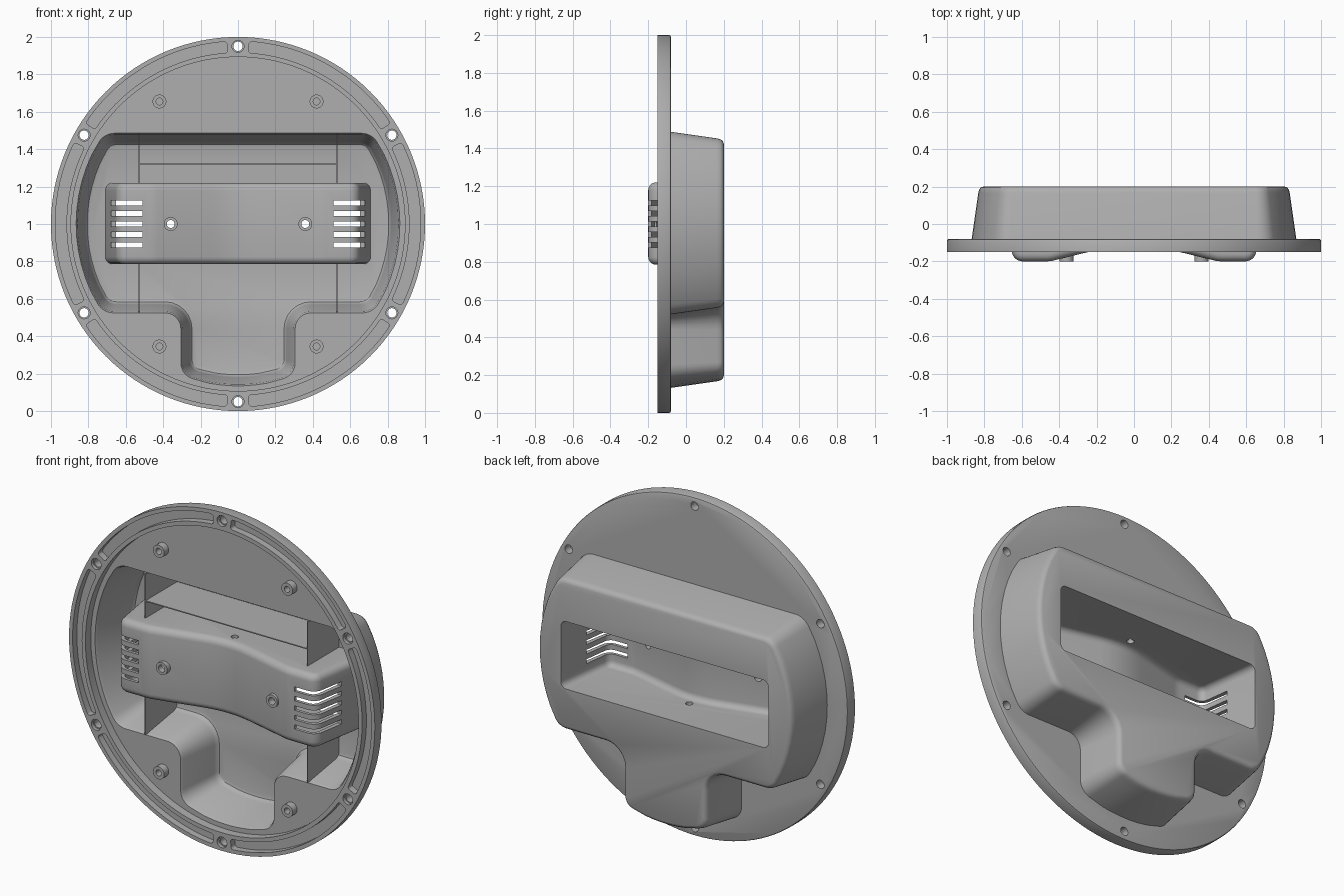
import bpy, bmesh, math
from mathutils import Vector

if "Cube" in bpy.data.objects:
    bpy.data.objects.remove(bpy.data.objects["Cube"])

grey = bpy.data.materials.new("matte_grey")
grey.use_nodes = True
grey.diffuse_color = (0.43, 0.43, 0.43, 1)
grey.node_tree.nodes["Principled BSDF"].inputs["Base Color"].default_value = grey.diffuse_color

# Local (u, v) outline plus height h along an axis; centre of the disc is z = 1
PLACE = {
    "y": lambda u, v, h: (u, h, v + 1),
    "z": lambda u, v, h: (u, v, h + 1),
    "x": lambda u, v, h: (h, u, v + 1),
}


def loft(name, rings, axis="y", bevel=0):
    """Closed solid through rings of (outline, height); bevel rounds the end rims."""
    bm = bmesh.new()
    loops = [[bm.verts.new(PLACE[axis](u, v, h)) for u, v in pts] for pts, h in rings]
    n = len(loops[0])
    for a, b in zip(loops, loops[1:]):
        for i in range(n):
            j = (i + 1) % n
            bm.faces.new((a[i], a[j], b[j], b[i]))
    caps = [bm.faces.new(loops[0]), bm.faces.new(loops[-1])]
    bmesh.ops.recalc_face_normals(bm, faces=bm.faces)
    if bevel:
        rim = [e for c in caps for e in c.edges if min(v.co.y for v in e.verts) < 0.15]
        bmesh.ops.bevel(bm, geom=rim, offset=bevel, segments=5, profile=0.5,
                        affect="EDGES", clamp_overlap=False)
        bmesh.ops.recalc_face_normals(bm, faces=bm.faces)
    mesh = bpy.data.meshes.new(name)
    bm.to_mesh(mesh)
    bm.free()
    obj = bpy.data.objects.new(name, mesh)
    bpy.context.scene.collection.objects.link(obj)
    return obj


def rounded(points, seg=6):
    """Polygon of (u, v, radius) with each corner turned into an arc."""
    out = []
    for i, (u, v, r) in enumerate(points):
        p = Vector((u, v))
        if r <= 0:
            out.append(p)
            continue
        a = (Vector(points[i - 1][:2]) - p).normalized()
        b = (Vector(points[(i + 1) % len(points)][:2]) - p).normalized()
        half = a.angle(b) / 2
        centre = p + (a + b).normalized() * r / math.sin(half)
        start = p + a * r / math.tan(half) - centre
        turn = start.angle_signed(p + b * r / math.tan(half) - centre)
        for k in range(seg + 1):
            t = -turn * k / seg
            c, s = math.cos(t), math.sin(t)
            out.append(centre + Vector((start.x * c - start.y * s, start.x * s + start.y * c)))
    return out


def circle(r, n=24, u=0, v=0):
    return [(u + r * math.cos(math.tau * k / n), v + r * math.sin(math.tau * k / n))
            for k in range(n)]


def cylinder(name, r, u, v, h0, h1, axis="y", n=24):
    ring = circle(r, n, u, v)
    return loft(name, [(ring, h0), (ring, h1)], axis)


def block(name, x, y, z):
    ring = [(x[0], z[0]), (x[1], z[0]), (x[1], z[1]), (x[0], z[1])]
    return loft(name, [(ring, y[0]), (ring, y[1])])


def combine(body, parts, operation):
    for part in parts:
        mod = body.modifiers.new("join", "BOOLEAN")
        mod.operation, mod.solver, mod.object = operation, "MANIFOLD", part
        bpy.context.view_layer.objects.active = body
        bpy.ops.object.modifier_apply(modifier=mod.name)
        bpy.data.objects.remove(part)


def housing_outline(d):
    """T-shaped outline with arc sides, shrunk inward by d."""
    R, top, waist, stem = 0.87 - d, 0.49 - d, -0.48 + d, 0.31 - d
    xt, xw = math.sqrt(R * R - top * top), math.sqrt(R * R - waist * waist)
    a0, a1 = math.atan2(top, xt), math.atan2(waist, xw)
    half = [(xt, top, 0.1 - d / 2)]
    for k in range(11):
        a = a0 + (a1 - a0) * (0.13 + 0.074 * k)
        half.append((R * math.cos(a), R * math.sin(a), 0))
    half += [(xw, waist, 0.1 - d / 2), (stem, waist, 0.08 + d),
             (stem, -math.sqrt(R * R - stem * stem), 0.09 - d / 2)]
    for f in (0.5, 0.3, 0.1):
        half.append((stem * f, -math.sqrt(R * R - (stem * f) ** 2), 0))
    return rounded(half + [(-x, z, r) for x, z, r in reversed(half)])


def tray_profile(t, back):
    """Plan of the central tray with a shallow valley across its front."""
    half = [(0.71 - t, back, 0), (0.645 - t, -0.2 + t, 0.06 - t), (0.45, -0.2 + t, 0.2)]
    return rounded(half + [(0, -0.09 + t, 0.6)] + [(-x, y, r) for x, y, r in reversed(half)])


# Round flange with a recessed front
body = loft("recessed_light_housing", [(circle(1, 128), -0.15), (circle(1, 128), -0.09),
                                       (circle(0.997, 128), -0.083), (circle(0.99, 128), -0.08)])
combine(body, [cylinder("recess", 0.893, 0, 0, -0.3, -0.1, n=128)], "DIFFERENCE")

# Hollow T-shaped housing behind the flange
combine(body, [loft("housing", [(housing_outline(d), y) for d, y in
        ((0, -0.095), (0.002, -0.08), (0.037, 0.165), (0.042, 0.183), (0.05, 0.194), (0.064, 0.2))])],
        "UNION")
combine(body, [loft("housing_cavity", [(housing_outline(d), y) for d, y in
        ((0.004, -0.3), (0.004, -0.101), (0.013, -0.085), (0.05, 0.15), (0.056, 0.168), (0.064, 0.178),
         (0.08, 0.183))])], "DIFFERENCE")

# Central tray, thin ribs and screw bosses
outer = tray_profile(0, 0.19)
parts = [loft("tray", [(outer, -0.215), (outer, 0.22)], "z", 0.04)]
for s in (-1, 1):
    rib = [(-0.11, -0.472), (-0.11, 0.482), (0.19, 0.435), (0.19, -0.425)]
    parts.append(loft("side_rib", [(rib, s * 0.53 - 0.003), (rib, s * 0.53 + 0.003)], "x"))
    parts.append(cylinder("tray_boss", 0.037, s * 0.36, 0, -0.2, -0.11))
    for t in (-1, 1):
        parts.append(cylinder("plate_boss", 0.037, s * 0.42, t * 0.655, -0.142, -0.09))
parts.append(block("cross_rib", (-0.53, 0.53), (-0.11, 0.19), (0.317, 0.323)))
combine(body, parts, "UNION")

# Tray pocket open to the back, with vent slots round its ends
inner = tray_profile(0.018, 0.3)
cuts = [loft("pocket", [(inner, -0.197), (inner, 0.202)], "z", 0.035)]
for s in (-1, 1):
    ends = sorted((s * 0.51, s * 0.74))
    for k in range(-2, 3):
        z = k * 0.056
        cuts.append(block("vent_slot", ends, (-0.3, 0), (z - 0.013, z + 0.013)))

# Screw holes in the bosses and tray walls
    cuts.append(cylinder("tray_hole", 0.021, s * 0.36, 0, -0.3, 0))
    for t in (-1, 1):
        cuts.append(cylinder("plate_hole", 0.018, s * 0.42, t * 0.655, -0.3, -0.1))
cuts.append(cylinder("centre_hole", 0.02, 0, -0.03, -0.25, 0.25, "z"))

# Rim holes and the curved grooves between them
gap, steps = math.radians(3.5), 20
for k in range(6):
    a = math.radians(90 + 60 * k)
    cuts.append(cylinder("rim_hole", 0.025, 0.95 * math.cos(a), 0.95 * math.sin(a), -0.3, 0))
    cuts.append(cylinder("rim_counterbore", 0.032, 0.95 * math.cos(a), 0.95 * math.sin(a), -0.3, -0.13))
    groove = []
    for r, order in ((0.917, range(steps + 1)), (0.977, range(steps, -1, -1))):
        for i in order:
            b = a + gap + (math.pi / 3 - 2 * gap) * i / steps
            groove.append((r * math.cos(b), r * math.sin(b), 0.015 if i in (0, steps) else 0))
    groove = rounded(groove, 4)
    cuts.append(loft("rim_groove", [(groove, -0.3), (groove, -0.11)]))
combine(body, cuts, "DIFFERENCE")

# Finish
body.data.materials.clear()
body.data.materials.append(grey)
for poly in body.data.polygons:
    poly.material_index = 0
bpy.ops.object.select_all(action="DESELECT")
body.select_set(True)
bpy.context.view_layer.objects.active = body
bpy.ops.object.shade_smooth_by_angle(angle=math.radians(32))
